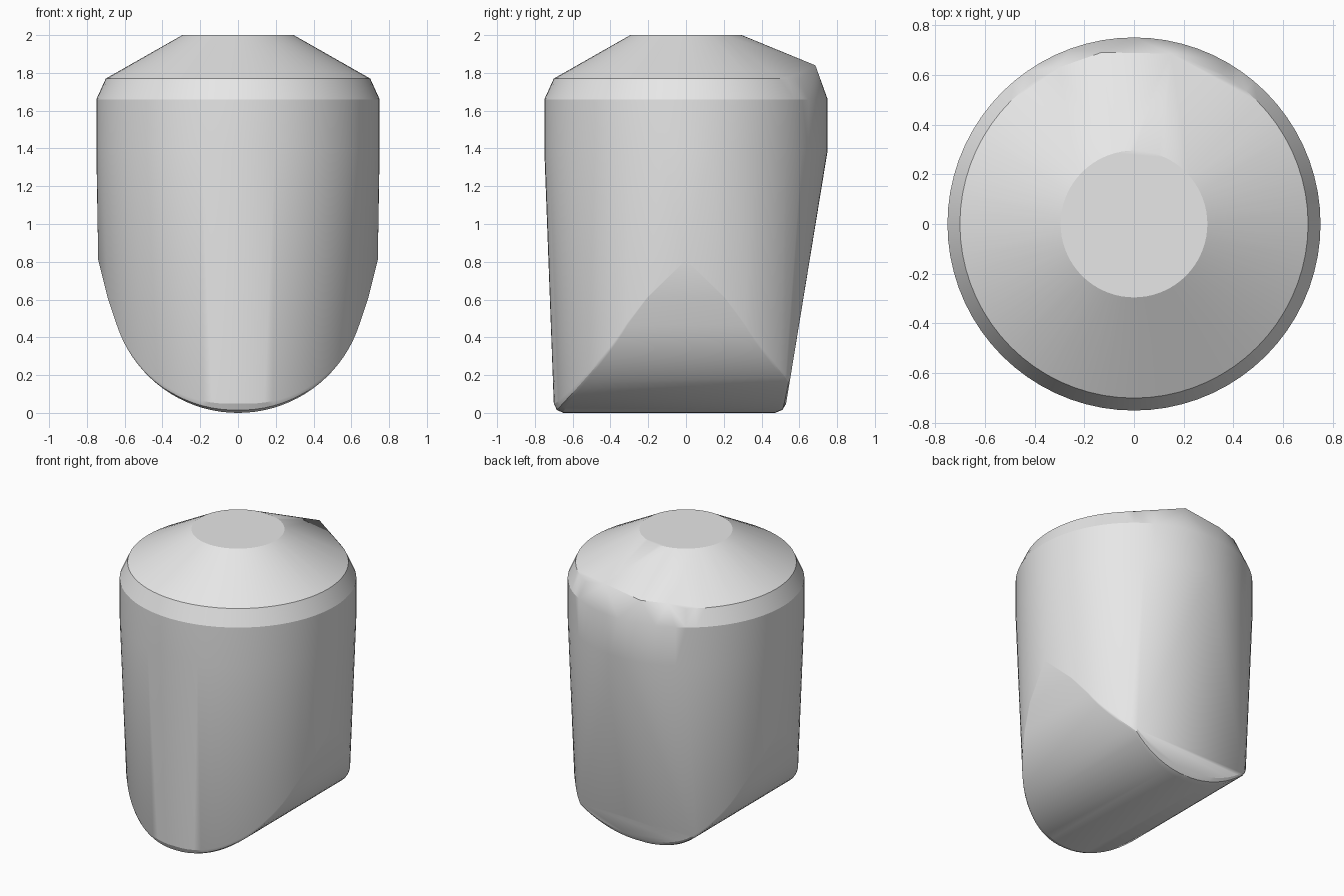
import bpy
import bmesh
from math import sin, cos, pi, radians, sqrt

cube = bpy.data.objects.get("Cube")
if cube:
    bpy.data.objects.remove(cube, do_unlink=True)


def ring(radius, z, count=72):
    """Points of a level circle."""
    return [(radius * cos(2 * pi * i / count), radius * sin(2 * pi * i / count), z)
            for i in range(count)]


def body_radius(z):
    """Slight taper of the round wall towards the base."""
    return 0.75 - 0.05 * (1.45 - z) / 1.4


def back_wall(z):
    """Slanted cut on the lower back."""
    return 0.53 + 0.22 * (z - 0.05) / 1.33


# Upper body: flat cap, sloped shoulder, bevel and wall
points = ring(0.295, 2) + ring(0.70, 1.77) + ring(0.75, 1.66) + ring(0.75, 1.39)

# Raised rim at the back of the shoulder
points += [(0.15, 0.685, 1.84), (-0.13, 0.69, 1.80), (-0.30, 0.63, 1.80)]

# Trough-shaped underside: round profile running front to back
R = 0.675
profile = [(R * sin(radians(a)), R - R * cos(radians(a))) for a in range(0, 73, 4)]
profile += [(0.69, 0.61), (0.74, 0.81)]
for x, z in profile:
    fade = max(0, 1 - x / 0.72)
    # Two steps around the softened end edges: (lift, setback)
    for lift, setback in ((0, 0.05), (0.015, 0.015), (0.05, 0)):
        h = z + lift * fade
        reach = sqrt(max(0, body_radius(h) ** 2 - x * x))
        front = -max(0, reach - setback * fade)
        back = max(0, min(reach, back_wall(h)) - setback * fade)
        for side in (-1, 1):
            points += [(side * x, front, h), (side * x, back, h)]

# Wrap the sections in one taut skin
bm = bmesh.new()
for p in points:
    bm.verts.new(p)
bmesh.ops.remove_doubles(bm, verts=bm.verts[:], dist=0.0005)
bmesh.ops.convex_hull(bm, input=bm.verts[:])
loose = [v for v in bm.verts if not v.link_faces]
bmesh.ops.delete(bm, geom=loose, context='VERTS')
bmesh.ops.dissolve_limit(bm, angle_limit=radians(0.5), verts=bm.verts[:], edges=bm.edges[:])
bmesh.ops.recalc_face_normals(bm, faces=bm.faces[:])
mesh = bpy.data.meshes.new("body")
bm.to_mesh(mesh)
bm.free()
body = bpy.data.objects.new("body", mesh)
bpy.context.collection.objects.link(body)

# Plain grey finish
grey = bpy.data.materials.new("light_grey")
grey.use_nodes = True
grey.diffuse_color = (0.8, 0.8, 0.8, 1)
for node in grey.node_tree.nodes:
    if node.type == 'BSDF_PRINCIPLED':
        node.inputs["Base Color"].default_value = grey.diffuse_color
mesh.materials.append(grey)

bpy.ops.object.select_all(action='DESELECT')
body.select_set(True)
bpy.context.view_layer.objects.active = body
bpy.ops.object.shade_smooth_by_angle(angle=radians(22))
